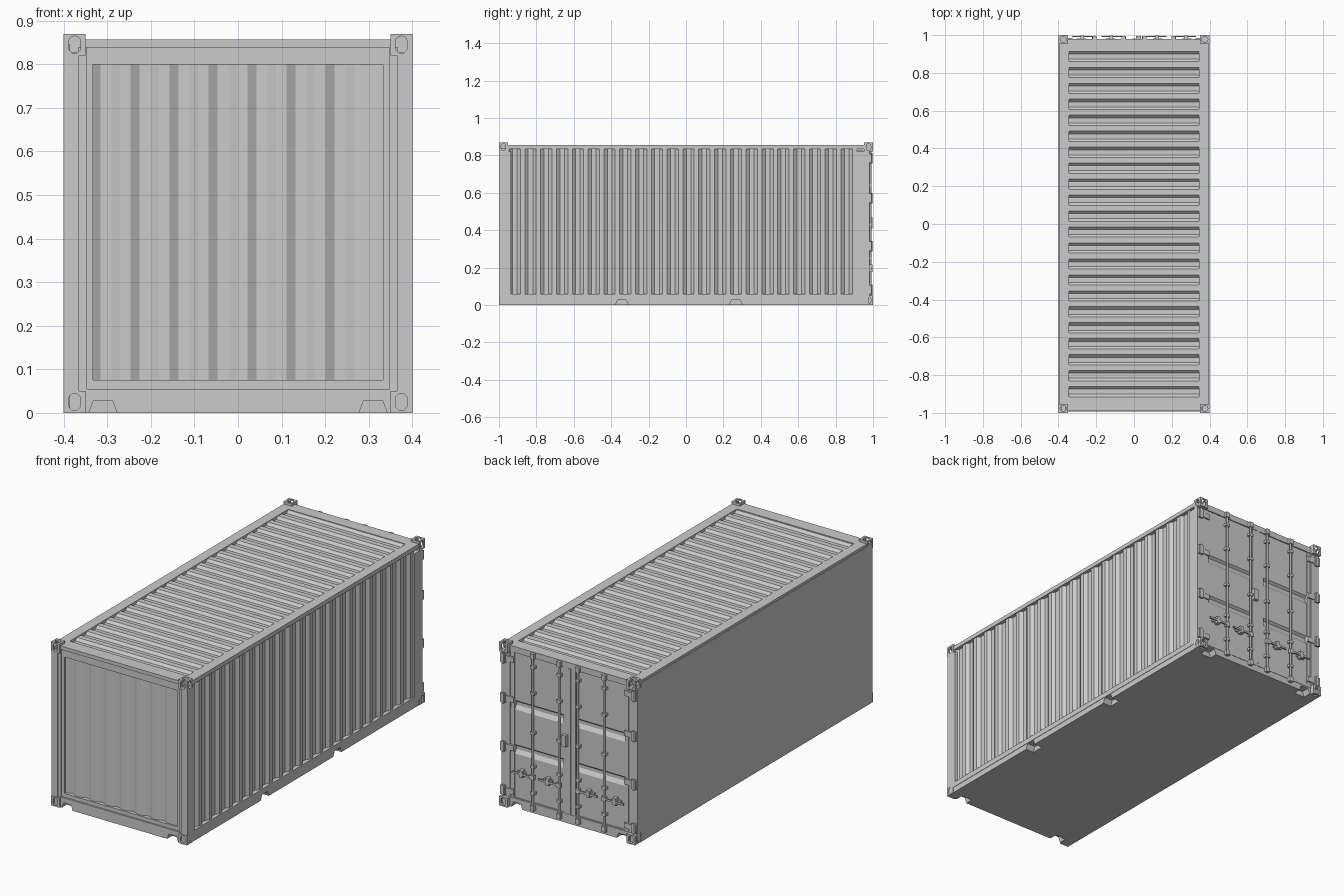
import bpy, bmesh, math
from mathutils import Matrix

if "Cube" in bpy.data.objects:
    bpy.data.objects.remove(bpy.data.objects["Cube"])


def finish(name, bm, recalc=True):
    if recalc:
        bmesh.ops.recalc_face_normals(bm, faces=bm.faces[:])
    me = bpy.data.meshes.new(name)
    bm.to_mesh(me)
    bm.free()
    ob = bpy.data.objects.new(name, me)
    bpy.context.collection.objects.link(ob)
    return ob


def place(axis, u, v, w):
    return {'x': (w, u, v), 'y': (u, w, v), 'z': (u, v, w)}[axis]


def prism(name, axis, pts, a, b):
    """Closed 2D outline extruded along an axis from a to b."""
    bm = bmesh.new()
    lo = [bm.verts.new(place(axis, u, v, a)) for u, v in pts]
    hi = [bm.verts.new(place(axis, u, v, b)) for u, v in pts]
    n = len(pts)
    bm.faces.new(lo)
    bm.faces.new(hi)
    for i in range(n):
        j = (i + 1) % n
        bm.faces.new((lo[i], lo[j], hi[j], hi[i]))
    return finish(name, bm)


def box(name, x0, x1, y0, y1, z0, z1):
    return prism(name, 'z', [(x0, y0), (x1, y0), (x1, y1), (x0, y1)], z0, z1)


def rod(name, x, y, z0, z1, r, n=12):
    ring = [(x + r * math.cos(k * math.tau / n), y + r * math.sin(k * math.tau / n)) for k in range(n)]
    ob = prism(name, 'z', ring, z0, z1)
    bpy.context.view_layer.objects.active = ob
    ob.select_set(True)
    bpy.ops.object.shade_smooth_by_angle(angle=math.radians(40))
    ob.select_set(False)
    return ob


def slot(axis, cu, cv, w, h, a, b):
    """Rounded slot cutter, w wide and h high."""
    r, d, pts = w / 2, (h - w) / 2, []
    for k in range(7):
        t = math.pi * k / 6
        pts.append((cu + r * math.cos(t), cv + d + r * math.sin(t)))
    for k in range(7):
        t = math.pi + math.pi * k / 6
        pts.append((cu + r * math.cos(t), cv - d + r * math.sin(t)))
    return prism("cutter", axis, pts, a, b)


def cut(ob, cutter):
    m = ob.modifiers.new("cut", 'BOOLEAN')
    m.operation, m.solver, m.object = 'DIFFERENCE', 'EXACT', cutter
    bpy.context.view_layer.objects.active = ob
    bpy.ops.object.modifier_apply(modifier=m.name)
    bpy.data.objects.remove(cutter)


def wave(a, b, period, flat, slope, depth):
    """Trapezoid wave from a to b: (position, recess)."""
    pts, t = [(a, 0.0)], a
    while t + period <= b + 0.001:
        inner = period - 2 * slope - flat
        pts += [(t + flat / 2, 0), (t + flat / 2 + slope, depth),
                (t + flat / 2 + slope + inner, depth), (t + period - flat / 2, 0)]
        t += period
    return pts + [(b, 0.0)]


def sheet(name, rows, normal):
    """Open corrugated sheet from pairs of points."""
    bm = bmesh.new()
    vs = [(bm.verts.new(p), bm.verts.new(q)) for p, q in rows]
    for (a, b), (c, d) in zip(vs, vs[1:]):
        bm.faces.new((a, b, d, c))
    bm.normal_update()
    if sum(f.normal.dot(normal) for f in bm.faces) < 0:
        bmesh.ops.reverse_faces(bm, faces=bm.faces[:])
    return finish(name, bm, False)


# floor slab with pocket notches on the right, front and rear edges
base = box("floor_base", -0.398, 0.398, -0.992, 0.978, 0, 0.055)
for y in (-0.343, 0.267):
    cut(base, prism("cutter", 'x', [(y - .033, -.01), (y + .033, -.01), (y + .033, .005), (y + .022, .028), (y - .022, .028), (y - .033, .005)], 0.35, 0.45))
for x in (-0.31, 0.31):
    for y0, y1 in ((-1.05, -0.95), (0.935, 1.05)):
        cut(base, prism("cutter", 'y', [(x - .036, -.01), (x + .036, -.01), (x + .022, .028), (x - .022, .028)], y0, y1))

# hollow corner castings, one made then mirrored to all eight corners
cast = box("corner_casting", 0.35, 0.4, 0.952, 1.0, 0.82, 0.87)
cut(cast, box("cutter", 0.357, 0.391, 0.959, 0.991, 0.827, 0.861))
cut(cast, slot('y', 0.375, 0.845, 0.027, 0.040, 0.985, 1.02))
cut(cast, slot('x', 0.976, 0.845, 0.024, 0.036, 0.385, 0.42))
cut(cast, slot('z', 0.375, 0.976, 0.032, 0.0321, 0.855, 0.89))
for sx in (1, -1):
    for sy in (1, -1):
        for sz in (1, -1):
            if (sx, sy, sz) == (1, 1, 1):
                continue
            me = cast.data.copy()
            me.transform(Matrix.Translation((0, 0, 0.435)) @ Matrix.Diagonal((sx, sy, sz, 1)) @ Matrix.Translation((0, 0, -0.435)))
            if sx * sy * sz < 0:
                me.flip_normals()
            bpy.context.collection.objects.link(bpy.data.objects.new("corner_casting", me))

# posts and roof rails
for s in (-1, 1):
    box("front_post_outer", s * .365, s * .4, -0.997, -0.935, 0.05, 0.82)
    box("front_post_inner", s * .348, s * .366, -0.990, -0.95, 0.05, 0.84)
    box("front_frame_side", s * .333, s * .349, -0.984, -0.95, 0.05, 0.84)
    box("rear_post", s * .35, s * .4, 0.91, 0.98, 0.05, 0.82)
    box("roof_rail", s * .345, s * .398, -0.955, 0.955, 0.835, 0.857)
box("bottom_rail_right", 0.37, 0.4, -0.955, 0.955, 0.03, 0.058)

# front frame members
box("front_header_top", -.35, .35, -0.99, -0.92, 0.838, 0.857)
box("front_header", -.35, .35, -0.984, -0.95, 0.80, 0.84)
box("front_sill", -.35, .35, -0.984, -0.95, 0.05, 0.075)
# rear header and sill
box("rear_header", -.35, .35, 0.915, 0.98, 0.825, 0.857)
box("rear_sill", -.35, .35, 0.95, 0.98, 0.035, 0.05)

# corrugated right wall, front wall and roof; plain left wall
sheet("right_wall", [((.392 - d, y, .05), (.392 - d, y, .84)) for y, d in
                     wave(-0.958, 0.915, 0.0845, 0.024, 0.018, 0.014)], (1, 0, 0))
sheet("front_wall", [((x, -.977 + d, .07), (x, -.977 + d, .805)) for x, d in
                     wave(-0.348, 0.348, 0.0895, 0.024, 0.02, 0.013)], (0, -1, 0))
sheet("roof_panel", [((-.35, y, .854 - d), (.35, y, .854 - d)) for y, d in
                     wave(-0.93, 0.93, 0.0845, 0.03, 0.014, 0.013)], (0, 0, 1))
box("left_wall", -0.401, -0.385, -0.996, 0.95, 0.0, 0.845)

# door leaves with two horizontal grooves each
face, deep = 0.974, 0.961
outline = [(0.945, 0.05), (face, 0.05)]
for z in (0.31, 0.545):
    outline += [(face, z - .024), (deep, z - .004), (deep, z + .014), (face, z + .024)]
outline += [(face, 0.826), (0.945, 0.826)]
for s in (-1, 1):
    prism("door_leaf", 'x', outline, s * .004, s * .352)
    box("door_inner_stile", s * .006, s * .036, 0.95, 0.978, 0.052, 0.824)
    box("door_outer_stile", s * .325, s * .346, 0.95, 0.977, 0.052, 0.824)

    # hinges
    for z in (0.082, 0.315, 0.572, 0.785):
        box("hinge_leaf", s * .325, s * .385, 0.974, 0.985, z - .014, z + .014)
        box("hinge_lug", s * .372, s * .399, 0.974, 0.992, z - .024, z + .024)
        rod("hinge_pin", s * .383, 0.99, z - .028, z + .028, 0.006)

    # locking rods, brackets, cams and handles
    for x in (.055, .21):
        rod("lock_rod", s * x, 0.987, 0.025, 0.848, 0.0055)
        for z in (0.11, 0.25, 0.43, 0.64, 0.78):
            box("rod_bracket", s * (x - .012), s * (x + .012), 0.972, 0.993, z - .007, z + .007)
        for z in (0.032, 0.838):
            box("rod_cam", s * (x - .011), s * (x + .011), 0.977, 0.995, z - .014, z + .014)
        box("handle_hub", s * (x - .01), s * (x + .012), 0.98, 0.996, 0.183, 0.207)
        box("lock_handle", s * x, s * (x + .118), 0.989, 0.996, 0.190, 0.200)
        box("handle_catch", s * (x + .056), s * (x + .074), 0.972, 0.998, 0.178, 0.216)
        box("handle_base", s * (x + .045), s * (x + .095), 0.972, 0.982, 0.186, 0.204)

# lock box and centre gasket
box("lock_box", 0.01, 0.037, 0.975, 0.996, 0.41, 0.47)
box("centre_gasket", -0.007, 0.007, 0.96, 0.981, 0.052, 0.824)
